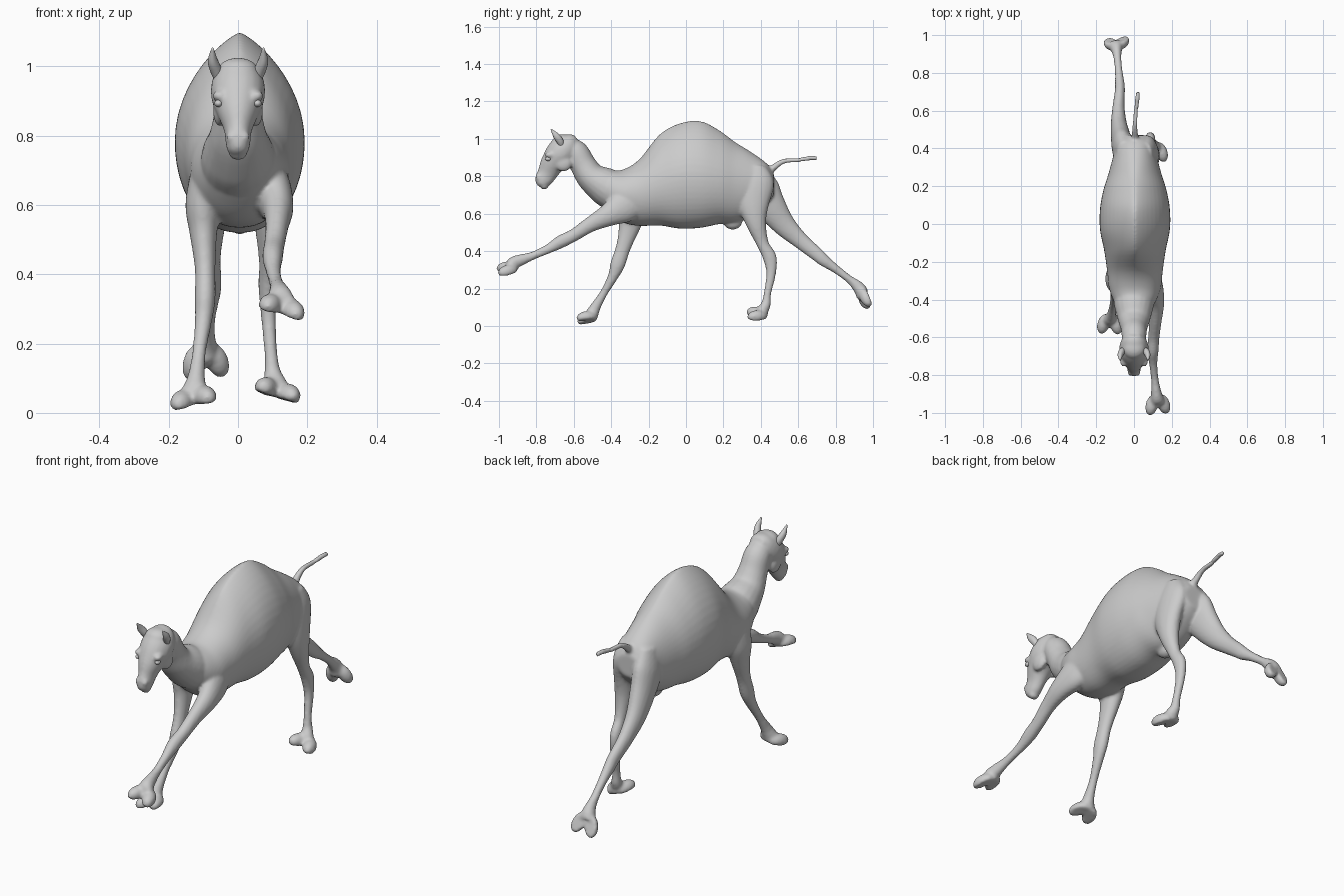
import bpy, bmesh, math
from mathutils import Vector, Matrix


def resample(keys, n=5):
    """Catmull-Rom interpolation of tuples of numbers."""
    out = []
    for i in range(len(keys) - 1):
        p0, p1, p2 = keys[max(i - 1, 0)], keys[i], keys[i + 1]
        p3 = keys[min(i + 2, len(keys) - 1)]
        for s in range(n):
            t = s / n
            out.append([0.5 * (2 * b + (c - a) * t + (2 * a - 5 * b + 4 * c - d) * t * t
                               + (3 * b - a - 3 * c + d) * t ** 3)
                        for a, b, c, d in zip(p0, p1, p2, p3)])
    out.append(list(keys[-1]))
    return out


def loft(bm, rings):
    """Closed skin through equal-sized rings of points."""
    rows = [[bm.verts.new(p) for p in r] for r in rings]
    n = len(rows[0])
    for a, b in zip(rows, rows[1:]):
        for i in range(n):
            bm.faces.new((a[i], a[(i + 1) % n], b[(i + 1) % n], b[i]))
    bm.faces.new(rows[0][::-1])
    bm.faces.new(rows[-1])


def tube(bm, keys, n=20):
    """Tube along keys (x, y, z, half width, half height)."""
    pts = resample(keys)
    rings = []
    for i, (x, y, z, w, h) in enumerate(pts):
        a, b = pts[max(i - 1, 0)], pts[min(i + 1, len(pts) - 1)]
        t = (Vector(b[:3]) - Vector(a[:3])).normalized()
        side = Vector((1, 0, 0))
        side = (side - t * side.dot(t)).normalized()
        up = side.cross(t)
        rings.append([Vector((x, y, z)) + side * w * math.cos(k * math.tau / n)
                      + up * h * math.sin(k * math.tau / n) for k in range(n)])
    loft(bm, rings)


def blob(bm, centre, size, rot=Matrix.Identity(3), flat=-1.0):
    """Ellipsoid, optionally with a flat underside."""
    vs = bmesh.ops.create_uvsphere(bm, u_segments=24, v_segments=16, radius=1)["verts"]
    for v in vs:
        p = Vector((v.co.x * size[0], v.co.y * size[1], max(v.co.z, flat) * size[2]))
        v.co = Vector(centre) + rot @ p


def foot(bm, centre, forward, up):
    """Two splayed, flat-soled toes and a heel pad."""
    u = Vector(up).normalized()
    f = Vector(forward)
    f = (f - u * f.dot(u)).normalized()
    s = f.cross(u)
    base = Matrix((s, f, u)).transposed()
    for sg in (-1, 1):
        rot = base @ Matrix.Rotation(-sg * 0.3, 3, 'Z')
        blob(bm, Vector(centre) + base @ Vector((sg * 0.033, 0.008, 0)),
             (0.033, 0.056, 0.034), rot, -0.45)
    blob(bm, Vector(centre) + base @ Vector((0, -0.018, 0.008)), (0.036, 0.034, 0.036), base, -0.6)


def finish(bm, name):
    bmesh.ops.recalc_face_normals(bm, faces=bm.faces)
    me = bpy.data.meshes.new(name)
    bm.to_mesh(me)
    bm.free()
    me.polygons.foreach_set("use_smooth", [True] * len(me.polygons))
    ob = bpy.data.objects.new(name, me)
    bpy.context.collection.objects.link(ob)
    return ob


bm = bmesh.new()

# torso with hump: y, top, bottom, widest height, half width, upper sharpness
torso = [(-.47, .80, .67, .73, .06, 1), (-.42, .83, .615, .72, .105, 1),
         (-.34, .835, .555, .70, .137, 1), (-.25, .89, .535, .71, .147, 1.15),
         (-.14, 1.025, .537, .75, .163, 1.5), (-.03, 1.085, .52, .78, .185, 1.6),
         (.08, 1.095, .525, .78, .185, 1.6), (.18, 1.045, .545, .77, .167, 1.5),
         (.26, .985, .55, .76, .142, 1.3), (.34, .935, .58, .75, .12, 1.1),
         (.43, .87, .65, .76, .095, 1), (.47, .81, .70, .76, .06, 1)]
rings = []
for y, top, bot, zc, w, e in resample(torso):
    ring = []
    for k in range(48):
        c, s = math.cos(k * math.tau / 48), math.sin(k * math.tau / 48)
        x = math.copysign(abs(c) ** (e if s > 0 else 0.9), c) * w
        ring.append((0.005 + x, y, zc + s * ((top - zc) if s > 0 else (zc - bot))))
    rings.append(ring)
loft(bm, rings)
blob(bm, (0.005, .25, .555), (.035, .05, .04))

# neck
tube(bm, [(0, -.36, .70, .11, .10), (0, -.43, .745, .105, .102), (0, -.505, .795, .085, .08),
          (0, -.55, .86, .07, .07), (0, -.59, .93, .065, .066), (0, -.64, .965, .05, .045)])
# head and muzzle
tube(bm, [(0, -.585, 1.0, .03, .02), (0, -.61, .985, .058, .05), (0, -.645, .95, .076, .078),
          (0, -.68, .91, .077, .078), (0, -.715, .865, .06, .065), (0, -.742, .815, .04, .053),
          (0, -.763, .78, .036, .047), (0, -.775, .757, .03, .033), (0, -.78, .745, .015, .015)])
blob(bm, (0, -.758, .75), (.027, .022, .022))
blob(bm, (0, -.66, .985), (.06, .055, .04))
for sg in (-1, 1):
    blob(bm, (sg * .053, -.73, .915), (.022, .026, .016))
    blob(bm, (sg * .05, -.655, .87), (.022, .045, .045))
    blob(bm, (sg * .02, -.79, .795), (.014, .014, .018))

# tail
tube(bm, [(.005, .42, .81, .03, .03), (.005, .46, .84, .02, .02), (.005, .52, .88, .014, .014),
          (.01, .6, .887, .012, .012), (.018, .66, .897, .013, .013),
          (.02, .70, .896, .012, .012)], 12)

# front leg reaching forward
tube(bm, [(.085, -.27, .68, .05, .09), (.1, -.34, .635, .055, .088), (.115, -.42, .59, .045, .06),
          (.113, -.51, .543, .034, .042), (.105, -.6, .485, .03, .034),
          (.1, -.67, .45, .03, .035), (.102, -.74, .41, .022, .025),
          (.11, -.82, .375, .02, .022), (.117, -.885, .352, .027, .031),
          (.122, -.925, .335, .036, .034), (.125, -.945, .315, .045, .022)])
foot(bm, (.125, -.948, .303), (0, -.95, -.3), (.3, -.15, 1))

# front leg carrying weight
tube(bm, [(-.085, -.27, .70, .05, .10), (-.1, -.29, .6, .052, .078), (-.1, -.305, .52, .04, .056),
          (-.095, -.335, .42, .03, .04), (-.095, -.365, .33, .03, .04),
          (-.1, -.39, .265, .025, .028), (-.112, -.44, .175, .02, .021),
          (-.12, -.482, .105, .025, .028), (-.124, -.5, .07, .036, .034),
          (-.126, -.515, .045, .045, .03)])
foot(bm, (-.128, -.522, .04), (0, -.97, -.2), (-.22, -.15, 1))

# hind leg tucked under
tube(bm, [(.055, .37, .85, .04, .06), (.07, .37, .77, .053, .1), (.085, .36, .66, .05, .087),
          (.09, .375, .55, .043, .055), (.088, .41, .44, .028, .033),
          (.086, .448, .365, .027, .037), (.088, .455, .28, .022, .026),
          (.095, .435, .17, .019, .02), (.1, .427, .115, .025, .026),
          (.107, .41, .085, .034, .03), (.11, .395, .06, .042, .025)])
foot(bm, (.112, .387, .06), (.1, -1, .12), (.3, .05, 1))

# hind leg kicking back
tube(bm, [(-.05, .37, .83, .04, .07), (-.06, .4, .73, .055, .1), (-.07, .455, .635, .052, .083),
          (-.08, .525, .54, .043, .062), (-.082, .61, .458, .033, .045),
          (-.075, .7, .383, .027, .037), (-.075, .735, .352, .026, .033),
          (-.08, .8, .305, .021, .023), (-.087, .87, .252, .02, .021),
          (-.091, .912, .217, .026, .03), (-.094, .935, .19, .036, .034),
          (-.095, .953, .165, .042, .028)])
foot(bm, (-.095, .957, .155), (.1, .35, -.95), (.15, -.95, -.35))

# fuse everything into one skin
skin = finish(bm, "camel_body")
rm = skin.modifiers.new("fuse", 'REMESH')
rm.mode = 'VOXEL'
rm.voxel_size = 0.0075
rm.use_smooth_shade = True
sm = skin.modifiers.new("relax", 'SMOOTH')
sm.factor = 0.5
sm.iterations = 7

# ears and eyes
for sg, side in ((-1, "left"), (1, "right")):
    bm = bmesh.new()
    tube(bm, [(sg * .055, -.665, .965, .014, .014), (sg * .064, -.675, .99, .017, .019),
              (sg * .073, -.695, 1.018, .014, .017), (sg * .073, -.722, 1.052, .003, .003)], 14)
    finish(bm, side + "_ear")
    bm = bmesh.new()
    blob(bm, (sg * .056, -.737, .893), (.012, .016, .011))
    finish(bm, side + "_eye")
